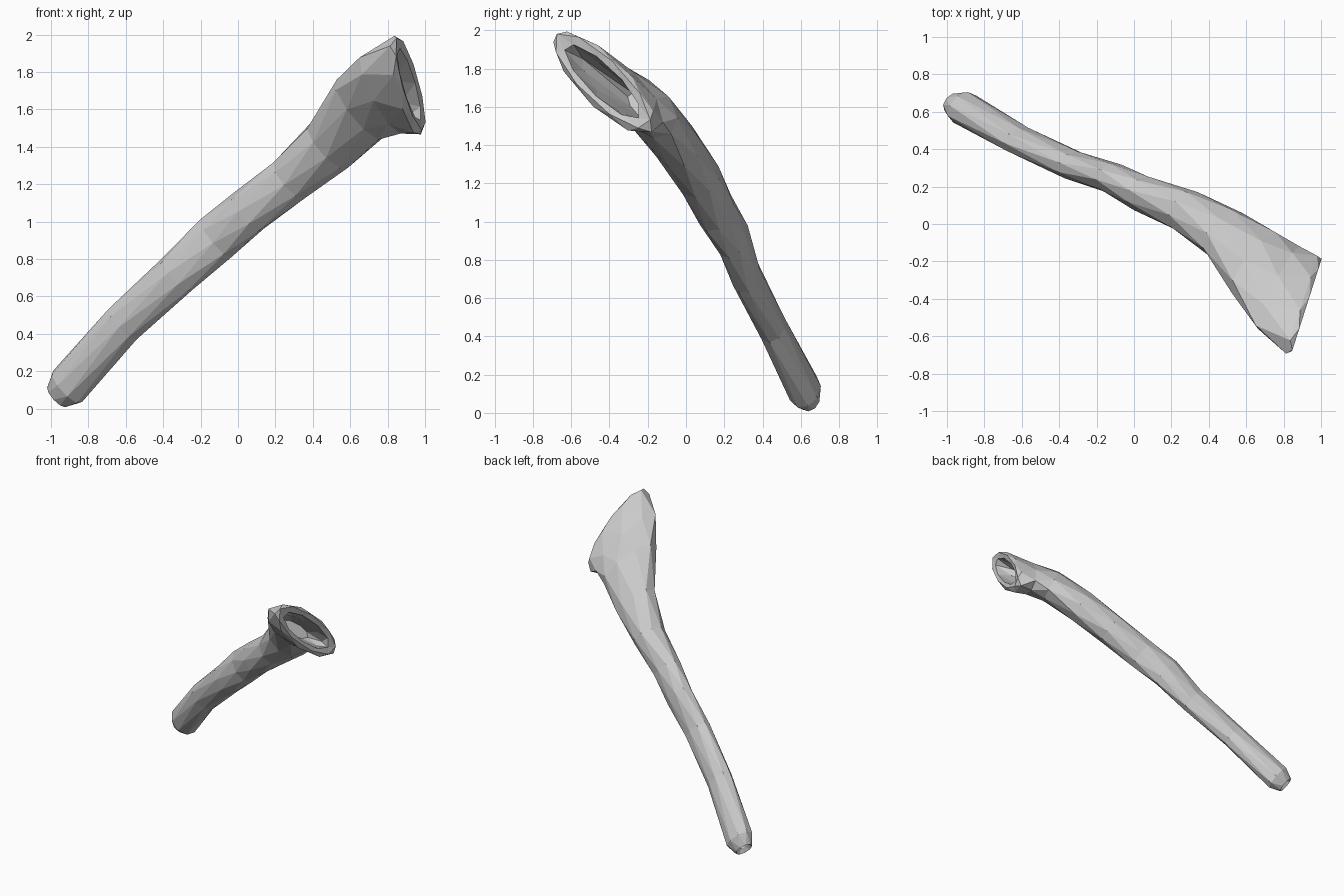
import bpy, bmesh
from math import sin, cos, radians, tau
from mathutils import Vector

cube = bpy.data.objects.get("Cube")
if cube:
    bpy.data.objects.remove(cube)

mat = bpy.data.materials.new("plain grey")
mat.use_nodes = True
grey = (0.6, 0.6, 0.6, 1)
mat.diffuse_color = grey
mat.node_tree.nodes["Principled BSDF"].inputs["Base Color"].default_value = grey

# Frame of the leaning branch: along it, level across it, and upward across it
ALONG = Vector((0.69, -0.40, 0.61))
ACROSS = Vector((0.5, 0.865, 0))
UP = Vector((-0.53, 0.306, 0.795))
SIDES = 9


def ring(bm, s, h, u, a, b, angle, slant, turn=0):
    """Oval cross-section; slant tips it toward the plane of the flared mouth."""
    verts = []
    t = radians(angle)
    for i in range(SIDES):
        q = tau * (i + turn) / SIDES - t
        p, r = 1.03 * a * cos(q), 1.03 * b * sin(q)
        dh, du = p * cos(t) - r * sin(t), p * sin(t) + r * cos(t)
        ds = slant * (0.768 * du - 0.273 * dh)
        verts.append(bm.verts.new(ALONG * (s + ds) + ACROSS * (h + dh) + UP * (u + du)))
    return verts


# Position along, across, up; long and short radius; roll; slant
stations = [
    # pit in the narrow tip
    (-0.74, 0.075, 0.765, 0.03, 0.02, -67, 0),
    (-0.85, 0.075, 0.76, 0.045, 0.035, -67, 0),
    # tip and shaft
    (-0.88, 0.075, 0.755, 0.07, 0.055, -67, 0),
    (-0.80, 0.08, 0.76, 0.112, 0.088, -67, 0),
    (-0.32, 0.08, 0.817, 0.109, 0.075, -67, 0),
    (0.09, 0.11, 0.835, 0.115, 0.078, -72, 0),
    (0.38, 0.155, 0.86, 0.130, 0.083, -81, 0),
    (0.61, 0.165, 0.854, 0.125, 0.097, -85, 0),
    (0.91, 0.20, 0.845, 0.125, 0.115, -70, 0),
    # flare
    (1.20, 0.20, 0.845, 0.160, 0.121, -45, 0.1),
    (1.50, 0.145, 0.86, 0.225, 0.122, -35, 0.3),
    (1.68, 0.09, 0.825, 0.275, 0.112, -30, 0.65),
    # lip and hollow of the mouth
    (1.83, 0.083, 0.765, 0.30, 0.118, -30, 1),
    (1.86, 0.083, 0.76, 0.285, 0.10, -30, 1),
    (1.85, 0.083, 0.76, 0.225, 0.072, -30, 1),
    (1.74, 0.09, 0.79, 0.20, 0.06, -30, 0.9),
    (1.50, 0.14, 0.85, 0.12, 0.045, -33, 0.4),
]

bm = bmesh.new()
rings = [ring(bm, *st, turn=0.5 * (i % 2)) for i, st in enumerate(stations)]

# Skin neighbouring rings with alternating triangles
for n, (lo, hi) in enumerate(zip(rings, rings[1:])):
    for i in range(SIDES):
        j = (i + 1) % SIDES
        if n % 2 == 0:
            bm.faces.new((lo[i], lo[j], hi[i]))
            bm.faces.new((lo[j], hi[j], hi[i]))
        else:
            bm.faces.new((lo[i], hi[j], hi[i]))
            bm.faces.new((lo[i], lo[j], hi[j]))
bm.faces.new(rings[0])
bm.faces.new(rings[-1])
bmesh.ops.recalc_face_normals(bm, faces=bm.faces[:])

mesh = bpy.data.meshes.new("hollow_branch")
bm.to_mesh(mesh)
bm.free()
mesh.materials.append(mat)
branch = bpy.data.objects.new("hollow_branch", mesh)
bpy.context.collection.objects.link(branch)
